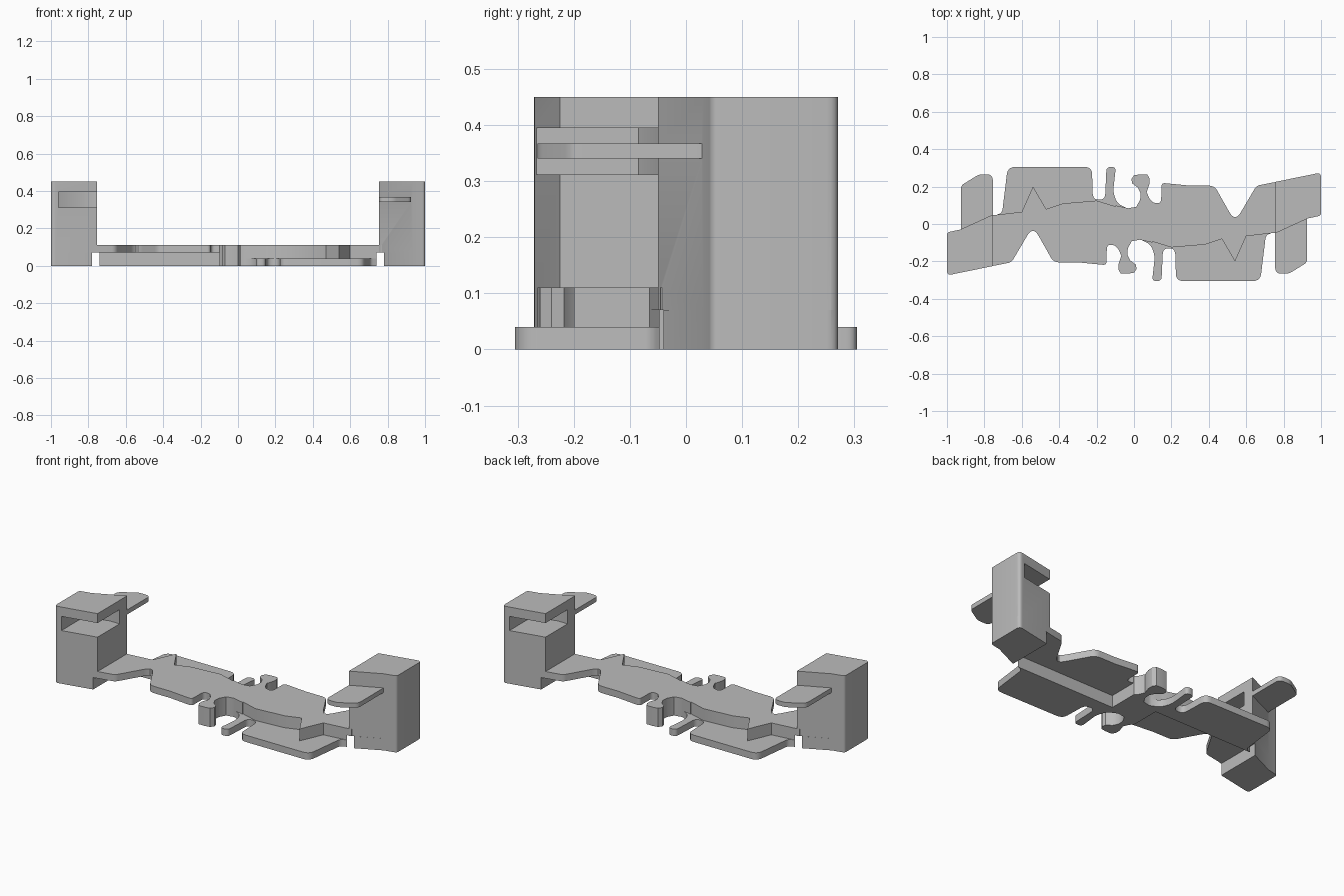
import bpy, bmesh, math
from mathutils import Vector, Matrix

if "Cube" in bpy.data.objects:
    bpy.data.objects.remove(bpy.data.objects["Cube"])

grey = bpy.data.materials.new("light_grey")
grey.diffuse_color = (0.5, 0.5, 0.5, 1)
grey.use_nodes = True
grey.node_tree.nodes["Principled BSDF"].inputs["Base Color"].default_value = grey.diffuse_color


def rounded(points):
    """Replace every (x, y, r) corner by a short arc-like curve."""
    out = []
    n = len(points)
    for i, p in enumerate(points):
        c = Vector(p[:2])
        if len(p) == 2:
            out.append(c)
            continue
        a, b = Vector(points[i - 1][:2]) - c, Vector(points[(i + 1) % n][:2]) - c
        p0 = c + a.normalized() * min(p[2], a.length * 0.49)
        p1 = c + b.normalized() * min(p[2], b.length * 0.49)
        for k in range(6):
            t = k / 5
            out.append(p0 * (1 - t) ** 2 + c * 2 * t * (1 - t) + p1 * t * t)
    return out


def plate(name, points, z0, z1, turned=False):
    """Extrude an outline from z0 to z1, optionally turned half a circle."""
    bm = bmesh.new()
    face = bm.faces.new([bm.verts.new((p.x, p.y, z0)) for p in rounded(points)])
    ext = bmesh.ops.extrude_face_region(bm, geom=[face])
    for v in ext["geom"]:
        if isinstance(v, bmesh.types.BMVert):
            v.co.z = z1
    bmesh.ops.recalc_face_normals(bm, faces=bm.faces[:])
    if turned:
        bm.transform(Matrix.Rotation(math.pi, 4, "Z"))
    me = bpy.data.meshes.new(name)
    bm.to_mesh(me)
    bm.free()
    me.materials.append(grey)
    ob = bpy.data.objects.new(name, me)
    bpy.context.collection.objects.link(ob)
    return ob


def combine(target, other, op):
    mod = target.modifiers.new("join", "BOOLEAN")
    mod.operation, mod.solver, mod.object = op, "EXACT", other
    bpy.context.view_layer.objects.active = target
    bpy.ops.object.modifier_apply(modifier=mod.name)
    bpy.data.objects.remove(other)


# zigzag step between upper and lower sheets
step = [(0.74, -0.047), (0.6, -0.065), (0.54, -0.2), (0.47, -0.08), (0.38, -0.11),
        (0.2, -0.125), (0.07, -0.085)]
# upper sheet with the rear valley
upper = [(0.77, -0.045)] + step[1:] + [
    (0.05, 0.08), (0.085, 0.12, 0.02), (0.145, 0.105, 0.03), (0.147, 0.22, 0.02),
    (0.3, 0.205), (0.43, 0.205, 0.03), (0.54, 0.01, 0.06), (0.655, 0.205, 0.02), (0.77, 0.227)]
# web joining both sheets
web = step + [(0.07, -0.055)]
# lower sheet with its peg
lower = [(0.74, -0.047), (0.705, -0.06, 0.02), (0.675, -0.305, 0.04), (0.225, -0.305, 0.04),
         (0.22, -0.13, 0.035), (0.155, -0.13, 0.03), (0.147, -0.305, 0.022),
         (0.097, -0.305, 0.022), (0.112, -0.17, 0.03), (0.09, -0.11, 0.03),
         (0.04, -0.085), (0.04, -0.055)]
# centre hub with two round-headed posts
half_hub = [(0.1, 0.118), (0.083, 0.135), (0.068, 0.17), (0.083, 0.215), (0.083, 0.245),
            (0.07, 0.265), (0.03, 0.265), (0.0, 0.26), (-0.014, 0.24), (-0.01, 0.217),
            (0.02, 0.195), (0.035, 0.165), (0.033, 0.13), (0.012, 0.092), (-0.03, 0.084),
            (-0.07, 0.093), (-0.1, 0.1)]
hub = half_hub + [(-x, -y) for x, y in half_hub]
# end block, its tab and its slot
block = [(1, 0.275, 0.025), (0.755, 0.225), (0.755, -0.05), (0.93, 0.03), (1, 0.045, 0.015)]
foot = [(1, 0.275, 0.025), (0.78, 0.23), (0.78, -0.04), (0.93, 0.03), (1, 0.045, 0.015)]
tab = [(0.926, 0.04), (0.926, -0.205, 0.02), (0.83, -0.265, 0.02), (0.755, -0.265, 0.03),
       (0.755, -0.02), (0.78, 0.0)]
slot = [(0.96, 0.4), (0.96, 0.085), (0.83, 0.02), (0.7, 0.02), (0.7, 0.4)]

body = plate("bracket_body", hub, 0, 0.11)
for turned in (False, True):
    end = plate("end_block", block, 0.07, 0.45, turned)
    combine(end, plate("block_foot", foot, 0, 0.07, turned), "UNION")
    combine(end, plate("slot_cutter", slot, 0.312, 0.395, turned), "DIFFERENCE")
    combine(end, plate("side_tab", tab, 0.34, 0.367, turned), "UNION")
    for part in (plate("upper_sheet", upper, 0.07, 0.11, turned),
                 plate("lower_sheet", lower, 0, 0.04, turned),
                 plate("web", web, 0.02, 0.09, turned), end):
        combine(body, part, "UNION")

bpy.ops.object.select_all(action="DESELECT")
body.select_set(True)
bpy.context.view_layer.objects.active = body
bpy.ops.object.shade_smooth_by_angle(angle=math.radians(30))
